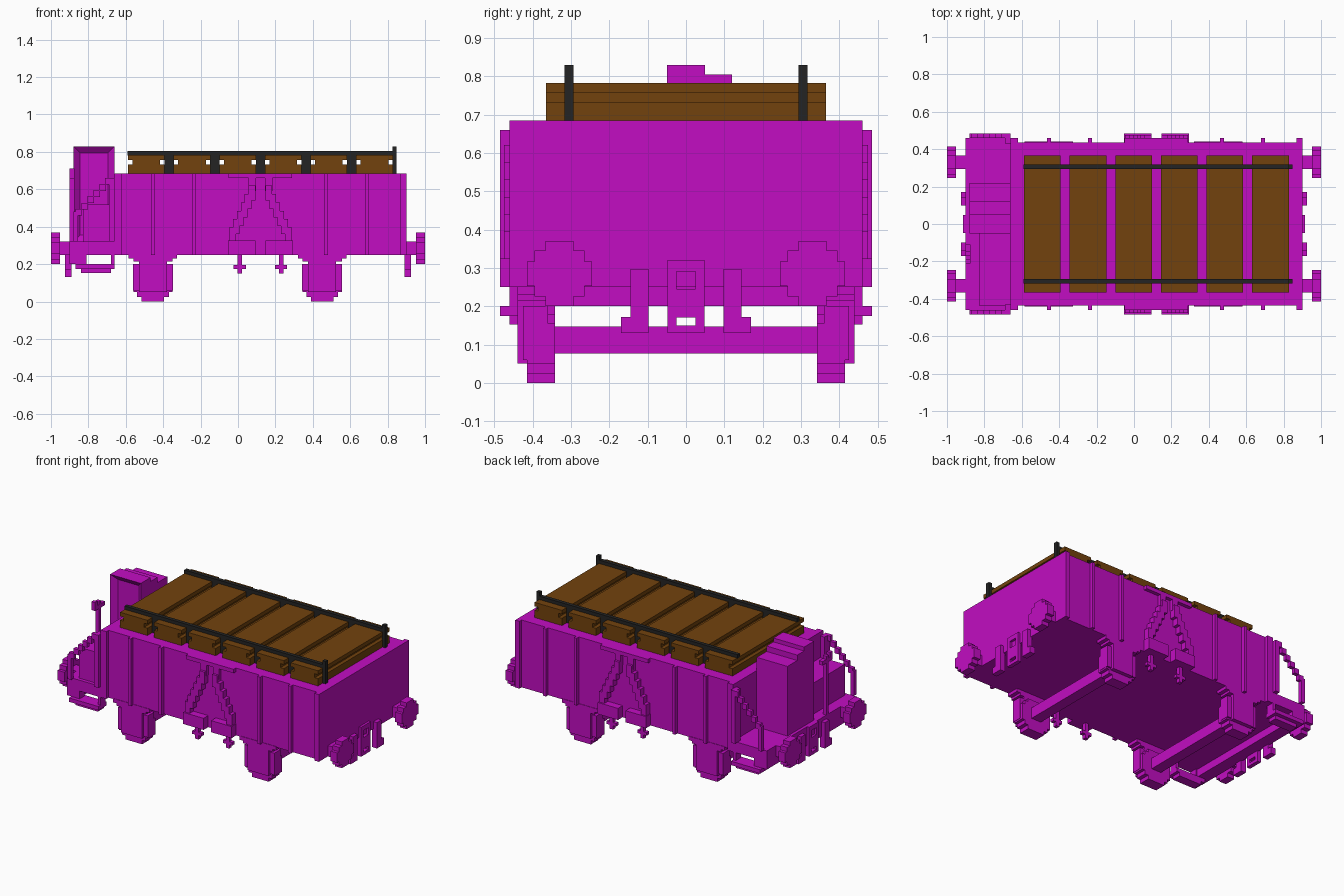
import bpy
import bmesh
from mathutils import Matrix, Vector

if "Cube" in bpy.data.objects:
    bpy.data.objects.remove(bpy.data.objects["Cube"])


def material(name, color):
    mat = bpy.data.materials.new(name)
    mat.use_nodes = True
    mat.diffuse_color = (*color, 1)
    mat.node_tree.nodes["Principled BSDF"].inputs["Base Color"].default_value = (*color, 1)
    return mat


magenta = material("magenta paint", (0.54, 0.004, 0.54))
brown = material("brown wood", (0.17, 0.055, 0.004))
black = material("black iron", (0.017, 0.017, 0.017))


def add_box(bm, x, y, z):
    center = Vector([sum(pair) / 2 for pair in (x, y, z)])
    size = [abs(pair[1] - pair[0]) for pair in (x, y, z)]
    matrix = Matrix.Translation(center) @ Matrix.Diagonal((*size, 1))
    return bmesh.ops.create_cube(bm, size=1, matrix=matrix)["verts"]


def finish(name, bm, mat):
    mesh = bpy.data.meshes.new(name)
    bm.to_mesh(mesh)
    bm.free()
    mesh.materials.append(mat)
    obj = bpy.data.objects.new(name, mesh)
    bpy.context.collection.objects.link(obj)
    return obj


def part(name, mat, boxes, flip_x=False, flip_y=False):
    """Boxes as (x range, y range, z range), repeated on mirrored sides."""
    bm = bmesh.new()
    for x, y, z in boxes:
        for sx in (1, -1) if flip_x else (1,):
            for sy in (1, -1) if flip_y else (1,):
                add_box(bm, [sx * v for v in x], [sy * v for v in y], z)
    return finish(name, bm, mat)


def around(center, half):
    return (center - half, center + half)


FLOOR, TOP = 0.25, 0.685
SIDE, RIB = 0.437, 0.46

# Body and its end walls
part("wagon_body", magenta, [((-0.64, 0.89), (-SIDE, SIDE), (FLOOR, TOP))])
part("end_walls", magenta, [
    ((0.87, 0.9), (-RIB, RIB), (FLOOR, TOP)),
    ((-0.66, -0.62), (-RIB, RIB), (FLOOR, TOP)),
])

# Vertical ribs on both long sides
part("side_ribs", magenta,
     [(around(x, 0.01), (SIDE, RIB), (FLOOR, TOP)) for x in (-0.455, -0.235, 0.47, 0.69)],
     flip_y=True)

# Stepped diagonal braces leaning on the middle of each side
braces = [((-0.05, 0.29), (SIDE, RIB), (0.66, TOP))]
for sign in (-1, 1):
    braces.append((around(0.12 + sign * 0.1, 0.073), (SIDE, 0.485), (FLOOR, 0.325)))
    braces.append((around(0.12 + sign * 0.045, 0.02), (SIDE, RIB), (0.59, 0.67)))
    for i in range(6):
        x = 0.12 + sign * (0.045 + i * 0.021)
        z = 0.59 - i * 0.045
        braces.append((around(x, 0.018), (SIDE, 0.475), (z - 0.05, z + 0.03)))
part("diagonal_braces", magenta, braces, flip_y=True)

# Brake platform with its end beam
part("platform", magenta, [
    ((-0.88, -0.64), (-RIB, RIB), (FLOOR, 0.32)),
    ((-0.9, -0.82), (-RIB, RIB), (0.2, 0.32)),
])
part("platform_locker", magenta, [((-0.83, -0.65), (-SIDE, -0.05), (0.32, 0.52))])

# Handrails stepping up from the platform corners to the body
rails = [((-0.88, -0.855), (RIB, 0.485), (0.32, 0.48)),
         ((-0.69, -0.66), (RIB - 0.03, 0.485), (0.32, 0.66))]
for i in range(6):
    x, z = -0.87 + i * 0.032, 0.46 + i * 0.033
    rails.append(((x, x + 0.035), (RIB, 0.485), (z, z + 0.035)))
part("handrails", magenta, rails, flip_y=True)

# Hanging steps below the platform
part("hanging_steps", magenta, [
    ((-0.87, -0.66), (0.4, 0.485), (0.175, 0.2)),
    ((-0.84, -0.68), (0.4, RIB), (0.152, 0.178)),
    ((-0.87, -0.81), (0.41, RIB), (0.19, FLOOR)),
    ((-0.68, -0.66), (0.41, RIB), (0.19, FLOOR)),
], flip_y=True)

# Cabin with a stepped roof and a recessed door
bm = bmesh.new()
verts = add_box(bm, (-0.88, -0.66), (-0.05, 0.05), (0.32, 0.83))
bm.normal_update()
door = [f for f in bm.faces if f.normal.y < -0.5]
bmesh.ops.inset_region(bm, faces=door, thickness=0.05, depth=0)
bmesh.ops.translate(bm, verts=door[0].verts, vec=(0, 0.03, 0))
add_box(bm, (-0.88, -0.66), (0.05, 0.12), (0.32, 0.805))
add_box(bm, (-0.88, -0.66), (0.12, 0.22), (0.32, 0.77))
finish("cabin", bm, magenta)

# Handbrake column with its crossbar
part("handbrake", magenta, [
    ((-0.9, -0.875), around(-0.16, 0.012), (0.3, 0.7)),
    ((-0.9, -0.875), around(-0.16, 0.05), (0.655, 0.68)),
    ((-0.9, -0.875), around(-0.2, 0.012), (0.67, 0.71)),
])

# Buffers with stepped round heads
buffers = [((0.88, 0.96), around(0.33, 0.037), (0.25, 0.32))]
for wide, tall in ((0.085, 0.032), (0.065, 0.06), (0.037, 0.085)):
    buffers.append(((0.952, 1), around(0.33, wide), around(0.285, tall)))
part("buffers", magenta, buffers, flip_x=True, flip_y=True)

# Coupling frame and hoses on both ends
part("coupling_frame", magenta, [
    ((0.89, 0.915), (0.025, 0.048), (0.13, 0.32)),
    ((0.89, 0.915), (0, 0.03), (0.29, 0.32)),
    ((0.89, 0.915), (0, 0.03), (0.17, 0.245)),
    ((0.89, 0.915), (0, 0.03), (0.13, 0.15)),
], flip_x=True, flip_y=True)
part("coupling_hoses", magenta, [
    ((0.89, 0.925), (0.098, 0.145), (0.13, 0.297)),
    ((0.89, 0.925), (0.14, 0.17), (0.13, 0.172)),
], flip_x=True, flip_y=True)

# Wheels, axles, axle boxes and leaf springs
for label, cx in (("rear", -0.455), ("front", 0.45)):
    wheel = []
    for wide, low, high in ((0.06, 0, 0.2), (0.085, 0.025, 0.18), (0.105, 0.05, 0.155)):
        wheel.append((around(cx, wide), (0.342, 0.415), (low, high)))
    part(label + "_wheels", magenta, wheel, flip_y=True)
    part(label + "_axle", magenta, [(around(cx, 0.035), (-0.345, 0.345), (0.077, 0.147))])
    part(label + "_axle_boxes", magenta, [
        (around(cx, 0.075), (0.41, 0.44), (0.05, 0.2)),
        (around(cx, 0.107), (0.36, 0.425), (0.06, 0.2)),
    ], flip_y=True)
    part(label + "_springs", magenta, [
        (around(cx, 0.075), (0.36, 0.44), (0.195, 0.22)),
        (around(cx, 0.105), (0.36, 0.44), (0.215, 0.238)),
        (around(cx, 0.13), (0.36, 0.44), (0.23, 0.255)),
    ], flip_y=True)

# Brake levers under each side
levers = []
for x in (0.01, 0.23):
    levers.append((around(x, 0.012), (0.41, 0.435), (0.15, FLOOR)))
    levers.append((around(x, 0.033), (0.41, 0.435), (0.175, 0.195)))
part("brake_levers", magenta, levers, flip_y=True)

# Wooden cover panels with a groove along each edge
PITCH, HALF, DEPTH = 0.244, 0.098, 0.365
panels = []
for i in range(6):
    x = -0.49 + i * PITCH
    panels.append((around(x, HALF), (-DEPTH, DEPTH), (TOP, 0.732)))
    panels.append((around(x, HALF - 0.024), (-DEPTH, DEPTH), (0.732, 0.758)))
    panels.append((around(x, HALF), (-DEPTH, DEPTH), (0.758, 0.783)))
part("cover_panels", brown, panels)

# Iron rails over the cover with posts between the panels
iron = [((-0.59, 0.845), around(0.305, 0.012), (0.78, 0.805)),
        ((0.826, 0.848), around(0.305, 0.012), (TOP, 0.83))]
for i in range(5):
    iron.append((around(-0.368 + i * PITCH, 0.025), around(0.305, 0.012), (TOP, 0.8)))
part("cover_rails", black, iron, flip_y=True)
